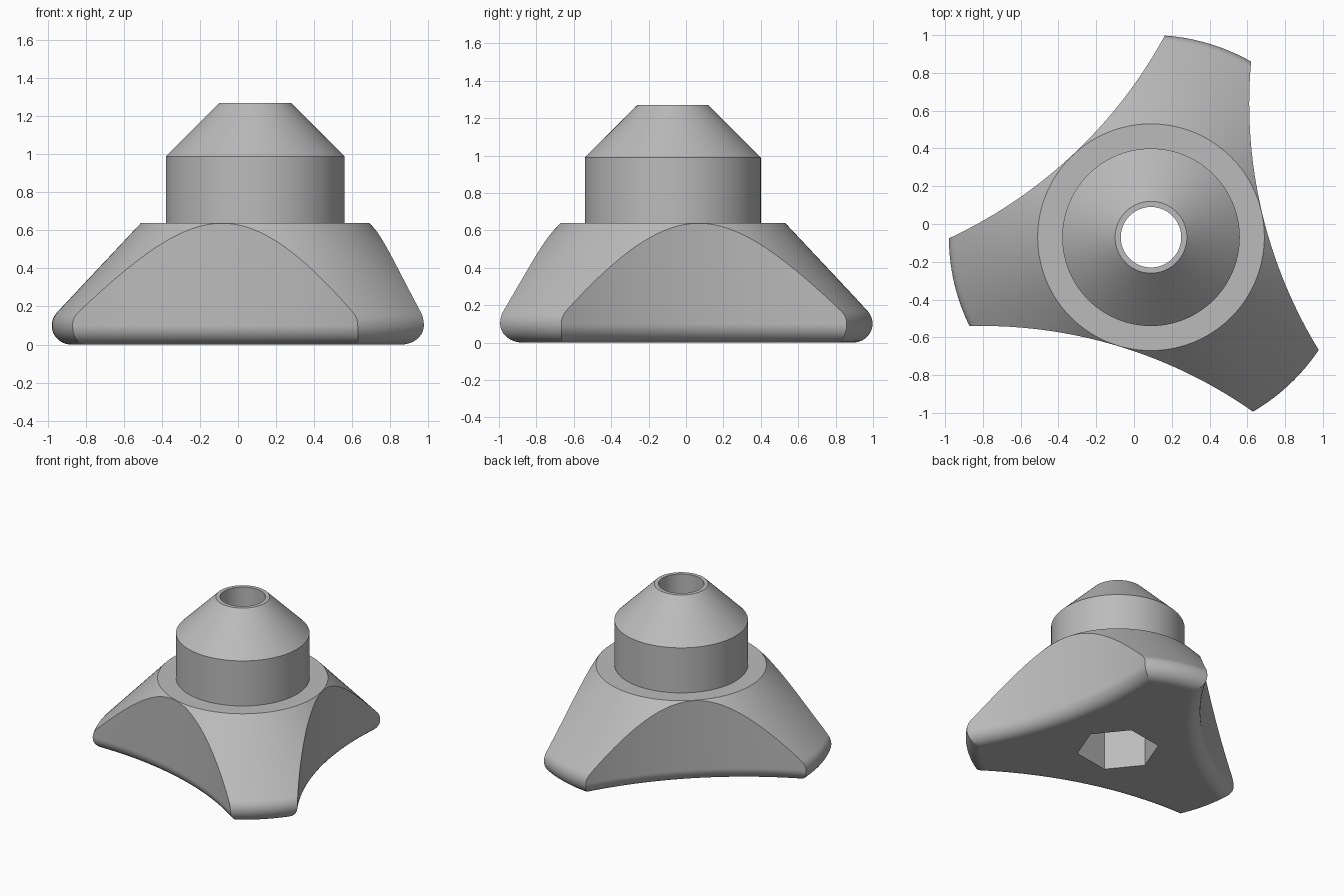
import bpy, bmesh, math
from mathutils import Matrix, Vector

AXIS = Vector((0.09, -0.07, 0))      # centre line of the knob
TOP, SHOULDER, EDGE = 1.27, 0.64, 0.1
SCOOP_R, WAIST = 2.5, 0.602
SCOOP_ANGLE = 13.2

cube = bpy.data.objects.get("Cube")
if cube:
    bpy.data.objects.remove(cube, do_unlink=True)

grey = bpy.data.materials.new("plain_grey")
grey.use_nodes = True
colour = (0.5, 0.5, 0.5, 1)
grey.diffuse_color = colour
grey.node_tree.nodes["Principled BSDF"].inputs["Base Color"].default_value = colour


def lathe(name, profile, centre, steps, turn=0.0):
    """Spin a closed (radius, height) profile into a ring-shaped solid."""
    bm = bmesh.new()
    rings = []
    for i in range(steps):
        a = math.tau * i / steps + turn
        rings.append([bm.verts.new((r * math.cos(a), r * math.sin(a), z)) for r, z in profile])
    n = len(profile)
    for i in range(steps):
        a, b = rings[i], rings[(i + 1) % steps]
        for j in range(n):
            k = (j + 1) % n
            bm.faces.new((a[j], b[j], b[k], a[k]))
    return finish(name, bm, centre)


def finish(name, bm, centre):
    bmesh.ops.recalc_face_normals(bm, faces=bm.faces)
    bm.transform(Matrix.Translation(centre))
    mesh = bpy.data.meshes.new(name)
    bm.to_mesh(mesh)
    bm.free()
    mesh.materials.append(grey)
    obj = bpy.data.objects.new(name, mesh)
    bpy.context.collection.objects.link(obj)
    return obj


def rounding(radius, sign, start, end, steps):
    """Arc of the rolled bottom edge, from angle start to end in degrees."""
    angles = [math.radians(start + (end - start) * i / steps) for i in range(steps + 1)]
    return [(radius + sign * EDGE * math.cos(a), EDGE + EDGE * math.sin(a)) for a in angles]


# Knob body: bore, flat foot, rolled rim, sloped skirt, collar and tapered nose
profile = [(0.16, 0)] + rounding(0.97, 1, -90, 43, 16)
profile += [(0.6, SHOULDER), (0.47, SHOULDER), (0.47, 0.99), (0.19, TOP), (0.16, TOP)]
body = lathe("knob_body", profile, AXIS, 144)

# Three finger scoops, flared at the foot to leave a rolled lower edge
cutters = []
flare = rounding(SCOOP_R + EDGE, -1, -90, 0, 10)
scoop = [(1.0, -0.1), (SCOOP_R + EDGE, -0.1)] + flare + [(SCOOP_R, 0.8), (1.0, 0.8)]
for i in range(3):
    a = math.radians(SCOOP_ANGLE + 120 * i)
    away = Vector((math.cos(a), math.sin(a), 0)) * (SCOOP_R + WAIST)
    cutters.append(lathe("scoop_cutter", scoop, AXIS + away, 300, a))

# Hexagonal nut pocket in the foot
bm = bmesh.new()
bmesh.ops.create_cone(bm, cap_ends=True, segments=6, radius1=0.29, radius2=0.29, depth=1.0)
corner = bm.verts[:][0].co
bm.transform(Matrix.Rotation(math.radians(9) - math.atan2(corner.y, corner.x), 4, 'Z'))
cutters.append(finish("pocket_cutter", bm, AXIS))

for cutter in cutters:
    cutter.hide_render = True
    mod = body.modifiers.new("cut", 'BOOLEAN')
    mod.operation = 'DIFFERENCE'
    mod.solver = 'EXACT'
    mod.object = cutter

# Bake the cuts and drop the cutters
graph = bpy.context.evaluated_depsgraph_get()
cut_mesh = bpy.data.meshes.new_from_object(body.evaluated_get(graph))
body.modifiers.clear()
body.data = cut_mesh
for cutter in cutters:
    bpy.data.objects.remove(cutter, do_unlink=True)

# Smooth shading with crisp creases
cut_mesh.shade_smooth()
cut_mesh.set_sharp_from_angle(angle=math.radians(25))
weighted = body.modifiers.new("even_normals", 'WEIGHTED_NORMAL')
weighted.keep_sharp = True
